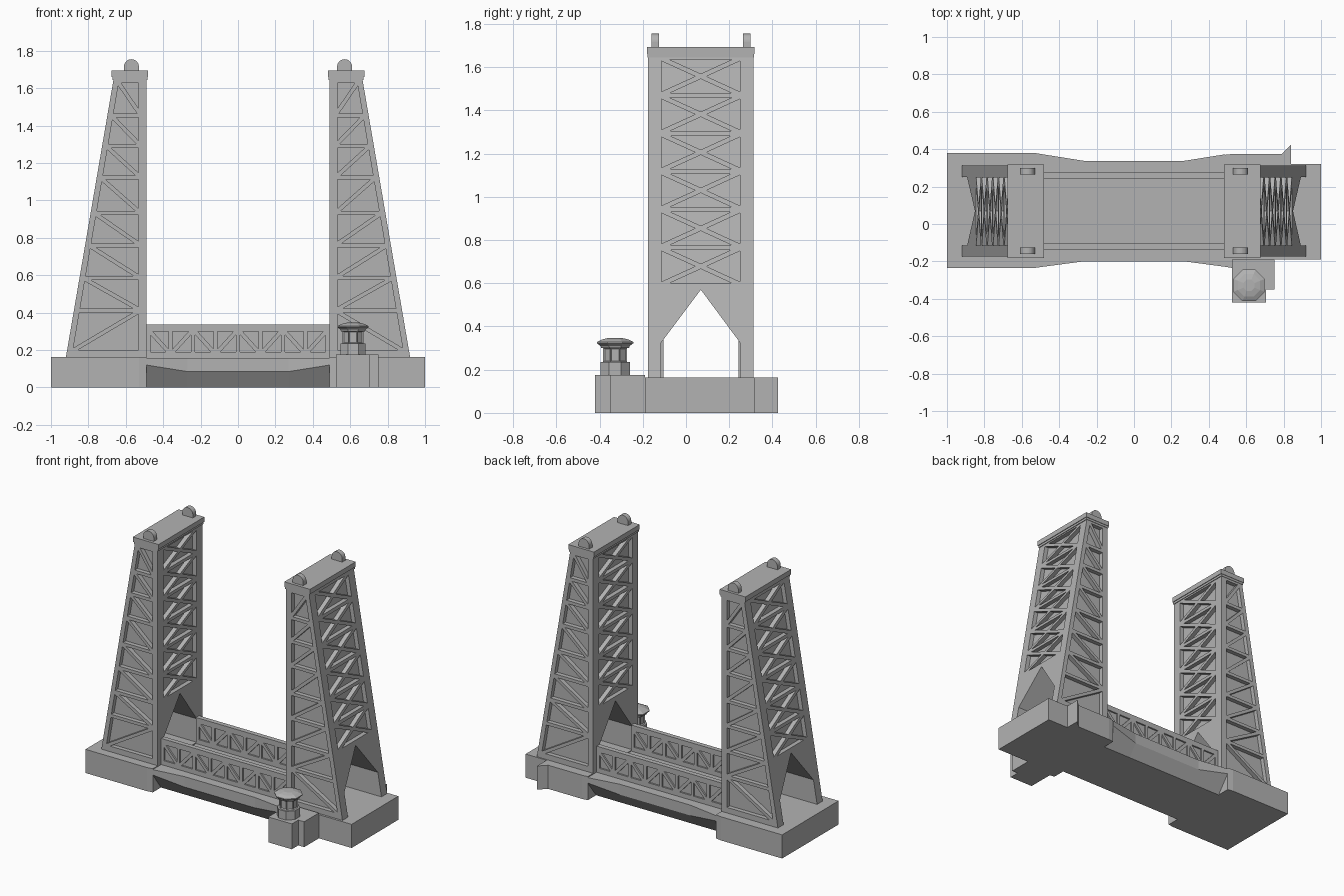
import bpy, bmesh, math
from mathutils import Vector

cube = bpy.data.objects.get("Cube")
if cube:
    bpy.data.objects.remove(cube, do_unlink=True)

GREY = (0.45, 0.45, 0.45, 1)
stone = bpy.data.materials.new("stone grey")
stone.use_nodes = True
stone.diffuse_color = GREY
for node in stone.node_tree.nodes:
    if node.type == 'BSDF_PRINCIPLED':
        node.inputs["Base Color"].default_value = GREY

BASE, TOP = 0.163, 1.65          # tower foot and tower top
INNER, FOOT, HEAD = 0.49, 0.92, 0.665
FRONT, BACK = -0.175, 0.312
MID = (FRONT + BACK) / 2
DEPTH = 0.03                     # lattice recess


def loft(bm, rings):
    """Closed solid through a list of equal-length rings."""
    rows = [[bm.verts.new(p) for p in ring] for ring in rings]
    n = len(rows[0])
    sides = []
    for a, b in zip(rows, rows[1:]):
        for i in range(n):
            j = (i + 1) % n
            sides.append(bm.faces.new((a[i], a[j], b[j], b[i])))
    bm.faces.new(rows[0][::-1])
    bm.faces.new(rows[-1])
    return sides


def finish(name, bm):
    bmesh.ops.recalc_face_normals(bm, faces=bm.faces[:])
    mesh = bpy.data.meshes.new(name)
    bm.to_mesh(mesh)
    bm.free()
    mesh.materials.append(stone)
    obj = bpy.data.objects.new(name, mesh)
    bpy.context.collection.objects.link(obj)
    return obj


def solid(name, rings):
    bm = bmesh.new()
    loft(bm, rings)
    return finish(name, bm)


def slab(name, outline, z0, z1):
    return solid(name, [[(x, y, z) for x, y in outline] for z in (z0, z1)])


def box(name, x0, x1, y0, y1, z0, z1):
    return slab(name, [(x0, y0), (x1, y0), (x1, y1), (x0, y1)], z0, z1)


def carve(obj, cutter):
    cutter.hide_render = True
    mod = obj.modifiers.new("carve", 'BOOLEAN')
    mod.operation, mod.solver, mod.object = 'DIFFERENCE', 'EXACT', cutter
    bpy.context.view_layer.update()
    deps = bpy.context.evaluated_depsgraph_get()
    mesh = bpy.data.meshes.new_from_object(obj.evaluated_get(deps))
    obj.modifiers.clear()
    obj.data = mesh
    bpy.data.objects.remove(cutter, do_unlink=True)


def shrink(tri, d):
    """Move all three edges of a 2D triangle inwards by d."""
    p = [Vector(q) for q in tri]
    s = [(p[1] - p[2]).length, (p[2] - p[0]).length, (p[0] - p[1]).length]
    per = sum(s)
    centre = sum((q * w for q, w in zip(p, s)), Vector((0, 0))) / per
    area = abs((p[1] - p[0]).cross(p[2] - p[0])) / 2
    return [centre + (q - centre) * (1 - d * per / (2 * area)) for q in p]


def slope(z):
    return FOOT - (z - BASE) * (FOOT - HEAD) / (TOP - BASE)


# Towers with recessed lattice and a pointed roadway arch
def tower(name, s):
    body = solid(name, [[(s * x, y, z) for x, z in
                 ((INNER, BASE), (FOOT, BASE), (HEAD, TOP), (INNER, TOP))]
                 for y in (FRONT, BACK)])
    bm = bmesh.new()
    arch = [(-0.115, 0.1), (0.25, 0.1), (0.25, 0.325), (MID, 0.57), (-0.115, 0.325)]
    loft(bm, [[(s * x, y, z) for y, z in arch] for x in (0.4, 1.0)])

    # front and back: one diagonal per tier
    levels = [0.19, 0.412, 0.585, 0.76, 0.932, 1.122, 1.292, 1.455, 1.64]
    for k, (z0, z1) in enumerate(zip(levels, levels[1:])):
        ib, it = (0.52, z0), (0.52, z1)
        ob, ot = (slope(z0) - 0.02, z0), (slope(z1) - 0.02, z1)
        pair = [(ib, it, ob), (it, ot, ob)] if k == 0 else [(ib, it, ot), (ib, ot, ob)]
        for tri in pair:
            t = shrink(tri, 0.011)
            for a, b in ((FRONT - 0.02, FRONT + DEPTH), (BACK - DEPTH, BACK + 0.02)):
                loft(bm, [[(s * x, y, z) for x, z in t] for y in (a, b)])

    # inner and outer sides: crossed bars
    tiers, low, high = 6, 0.59, 1.645
    step = (high - low) / tiers
    for k in range(tiers):
        z0 = low + k * step
        z1 = z0 + step
        c = [(-0.125, z0), (0.26, z0), (0.26, z1), (-0.125, z1)]
        for i in range(4):
            t = shrink((c[i], c[(i + 1) % 4], (MID, (z0 + z1) / 2)), 0.011)
            loft(bm, [[(s * x, y, z) for y, z in t]
                      for x in (INNER - 0.02, INNER + DEPTH)])
            loft(bm, [[(s * (slope(z) + d), y, z) for y, z in t]
                      for d in (-DEPTH, 0.02)])
    carve(body, finish("tower_cutter", bm))


# Half-round sheave housings on the tower caps
def sheave(name, x, y):
    arc = [(x + 0.04 * math.cos(a), 1.715 + 0.04 * math.sin(a))
           for a in (math.pi * i / 16 for i in range(17))]
    outline = [(x + 0.04, 1.685)] + arc + [(x - 0.04, 1.685)]
    solid(name, [[(px, py, pz) for px, pz in outline]
                 for py in (y - 0.0175, y + 0.0175)])


for side, s in (("left", 1), ("right", -1)):
    tower(side + "_tower", s)
    box(side + "_cap_moulding", *sorted((s * 0.485, s * 0.671)),
        FRONT - 0.003, BACK + 0.003, 1.645, 1.66)
    box(side + "_cap", *sorted((s * 0.48, s * 0.676)),
        FRONT - 0.006, BACK + 0.006, 1.66, 1.694)
    sheave(side + "_front_sheave", s * 0.57, -0.143)
    sheave(side + "_back_sheave", s * 0.57, 0.282)

# Abutments
slab("right_abutment", [(-1, -0.235), (-0.53, -0.235), (-0.49, -0.229),
                        (-0.49, 0.373), (-0.53, 0.38), (-1, 0.38)], 0, BASE)
slab("left_abutment", [(0.49, -0.229), (0.525, -0.235), (0.525, -0.19), (1, -0.19),
                       (1, 0.32), (0.84, 0.32), (0.84, 0.425), (0.79, 0.375),
                       (0.53, 0.375), (0.49, 0.37)], 0, BASE)

# Central span with tapered waist and undercut sides
solid("span_deck", [[(x, yf, 0.157), (x, yf, zu), (x, -0.14, 0),
                     (x, 0.28, 0), (x, yb, zu), (x, yb, 0.157)]
                    for x, yf, yb, zu in ((-0.49, -0.229, 0.373, 0.12),
                                          (-0.27, -0.2, 0.338, 0.085),
                                          (0.27, -0.2, 0.338, 0.085),
                                          (0.49, -0.229, 0.373, 0.12))])


# Side trusses of the span
def truss(name, y0, y1):
    wall = box(name, -INNER, INNER, y0, y1, 0.15, 0.337)
    bm = bmesh.new()
    panels, z0, z1 = 8, 0.178, 0.31
    w = 0.96 / panels
    for k in range(panels):
        a = -0.48 + k * w
        b = a + w
        if k % 2:
            pair = [((a, z0), (b, z0), (b, z1)), ((a, z0), (b, z1), (a, z1))]
        else:
            pair = [((a, z0), (b, z0), (a, z1)), ((b, z0), (b, z1), (a, z1))]
        for tri in pair:
            t = shrink(tri, 0.011)
            for p, q in ((y0 - 0.02, y0 + 0.011), (y1 - 0.011, y1 + 0.02)):
                loft(bm, [[(x, y, z) for x, z in t] for y in (p, q)])
    carve(wall, finish("truss_cutter", bm))


truss("front_truss", -0.137, -0.105)
truss("back_truss", 0.242, 0.275)

# Corner pier with an octagonal lookout
slab("lookout_pier", [(0.525, -0.42), (0.705, -0.42), (0.705, -0.35),
                      (0.75, -0.35), (0.75, -0.19), (0.525, -0.19)], 0, 0.175)


def octagon(r, z):
    r /= math.cos(math.pi / 8)
    return [(0.615 + r * math.cos(a), -0.328 + r * math.sin(a), z)
            for a in (math.pi * (2 * i + 1) / 8 for i in range(8))]


solid("lookout_plinth", [octagon(0.068, 0.17), octagon(0.068, 0.235)])
bm = bmesh.new()
walls = loft(bm, [octagon(0.056, 0.235), octagon(0.056, 0.302)])
bmesh.ops.recalc_face_normals(bm, faces=bm.faces[:])
bmesh.ops.inset_individual(bm, faces=walls, thickness=0.008, depth=-0.006)
finish("lookout_cabin", bm)
solid("lookout_roof", [octagon(r, z) for r, z in
      ((0.064, 0.3), (0.068, 0.31), (0.084, 0.322), (0.084, 0.328),
       (0.06, 0.34), (0.03, 0.347))])
